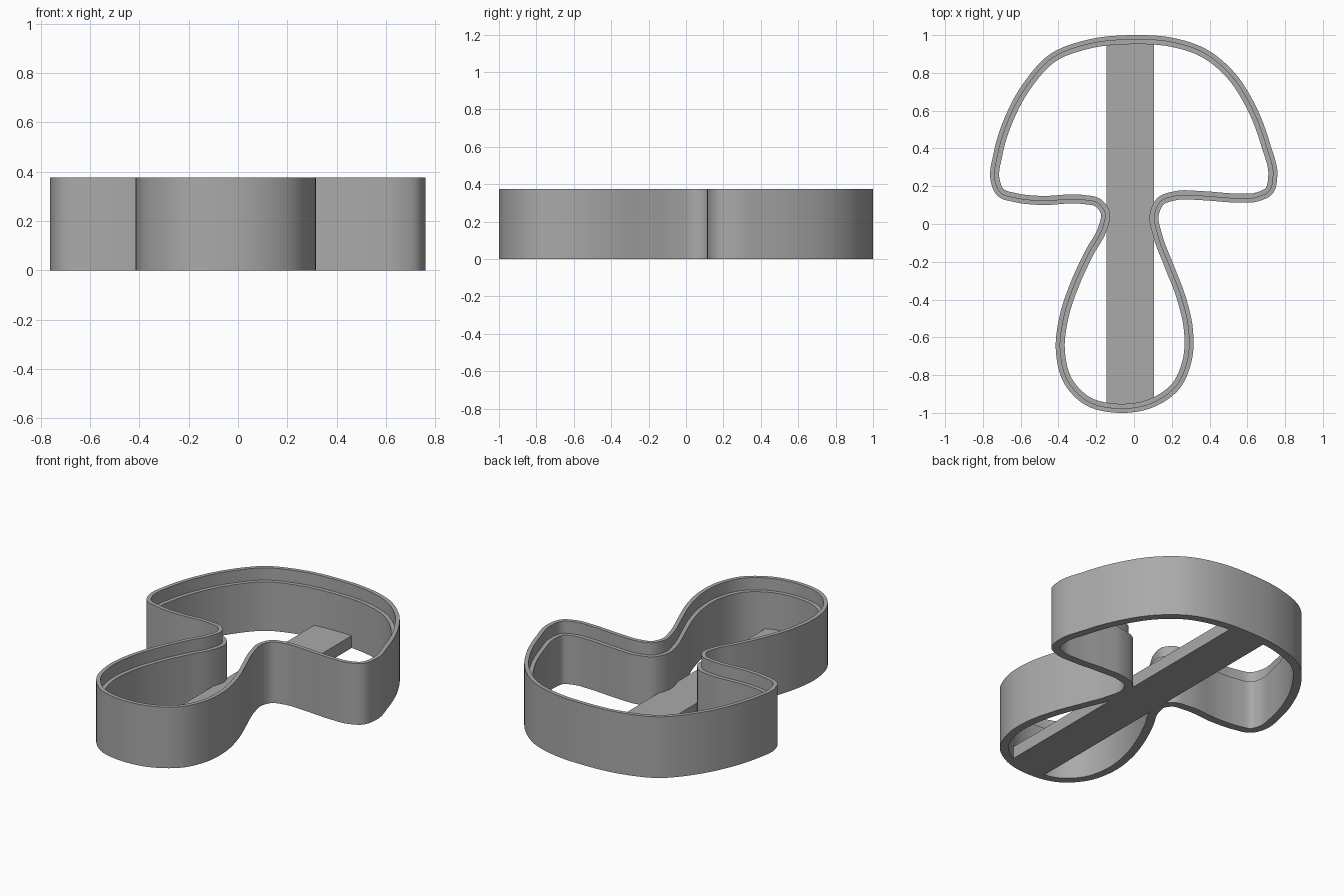
import bpy
import bmesh
from mathutils import Vector
from mathutils.geometry import interpolate_bezier

default_cube = bpy.data.objects.get("Cube")
if default_cube:
    bpy.data.objects.remove(default_cube, do_unlink=True)

HEIGHT, LEDGE, HALF_WALL, BAR_HEIGHT = 0.375, 0.30, 0.024, 0.075

# Mushroom outline along the middle of the wall, clockwise from the top
OUTLINE = [
    # right side of the cap
    (0, .976), (.2, .962), (.37, .905), (.51, .79), (.62, .62), (.7, .41),
    (.735, .26), (.715, .175), (.65, .143), (.54, .138), (.36, .15), (.22, .15),
    # right side of the stem
    (.14, .12), (.107, .05), (.125, -.06), (.185, -.22), (.25, -.39),
    (.288, -.56), (.282, -.72), (.22, -.86), (.1, -.945), (-.08, -.976),
    # left side of the stem
    (-.25, -.935), (-.35, -.83), (-.39, -.67), (-.37, -.49), (-.31, -.31),
    (-.235, -.15), (-.165, -.02), (-.152, .06), (-.19, .112), (-.27, .13),
    # left side of the cap
    (-.5, .125), (-.62, .138), (-.71, .17), (-.735, .23), (-.72, .37),
    (-.66, .56), (-.56, .74), (-.43, .88), (-.25, .95),
]


def make_material(name, value):
    mat = bpy.data.materials.new(name)
    mat.use_nodes = True
    colour = (value, value, value, 1)
    mat.diffuse_color = colour
    mat.node_tree.nodes["Principled BSDF"].inputs["Base Color"].default_value = colour
    return mat


def smooth_loop(points, steps):
    """Smooth closed curve through the points."""
    pts = [Vector((x, y, 0)) for x, y in points]
    count = len(pts)
    slopes = []
    for i, p in enumerate(pts):
        before, after = p - pts[i - 1], pts[(i + 1) % count] - p
        slope = before.normalized() * after.length + after.normalized() * before.length
        slopes.append(slope / (before.length + after.length))
    loop = []
    for i, p in enumerate(pts):
        j = (i + 1) % count
        reach = (pts[j] - p).length / 3
        loop += interpolate_bezier(p, p + slopes[i] * reach,
                                   pts[j] - slopes[j] * reach, pts[j], steps + 1)[:-1]
    return loop


def add_object(name, bm, mat):
    bmesh.ops.recalc_face_normals(bm, faces=bm.faces)
    mesh = bpy.data.meshes.new(name)
    bm.to_mesh(mesh)
    bm.free()
    mesh.materials.append(mat)
    obj = bpy.data.objects.new(name, mesh)
    bpy.context.collection.objects.link(obj)
    return obj


def sweep_wall(name, path, section, mat):
    """Sweep a closed (offset, height) section around a closed path."""
    bm = bmesh.new()
    rings = []
    for i, p in enumerate(path):
        along = (path[(i + 1) % len(path)] - path[i - 1]).normalized()
        outward = Vector((-along.y, along.x, 0))
        rings.append([bm.verts.new(p + outward * off + Vector((0, 0, z)))
                      for off, z in section])
    for i, ring in enumerate(rings):
        last = rings[i - 1]
        for k in range(len(section)):
            bm.faces.new((last[k - 1], last[k], ring[k], ring[k - 1]))
    return add_object(name, bm, mat)


def add_box(name, low, high, mat):
    bm = bmesh.new()
    bmesh.ops.create_cube(bm, size=1)
    low, high = Vector(low), Vector(high)
    bmesh.ops.scale(bm, vec=high - low, verts=bm.verts)
    bmesh.ops.translate(bm, vec=(low + high) / 2, verts=bm.verts)
    return add_object(name, bm, mat)


grey = make_material("plain grey", 0.4)

# Cutter wall: thin rim outside, lower ledge inside
section = [(HALF_WALL, 0), (HALF_WALL, HEIGHT), (0, HEIGHT),
           (0, LEDGE), (-HALF_WALL, LEDGE), (-HALF_WALL, 0)]
wall = sweep_wall("cutter_wall", smooth_loop(OUTLINE, 6), section, grey)
bpy.ops.object.select_all(action='DESELECT')
bpy.context.view_layer.objects.active = wall
wall.select_set(True)
bpy.ops.object.shade_smooth_by_angle()

# Flat bar bracing the wall from end to end
add_box("brace_bar", (-.145, -.955, 0), (.105, .965, BAR_HEIGHT), grey)
